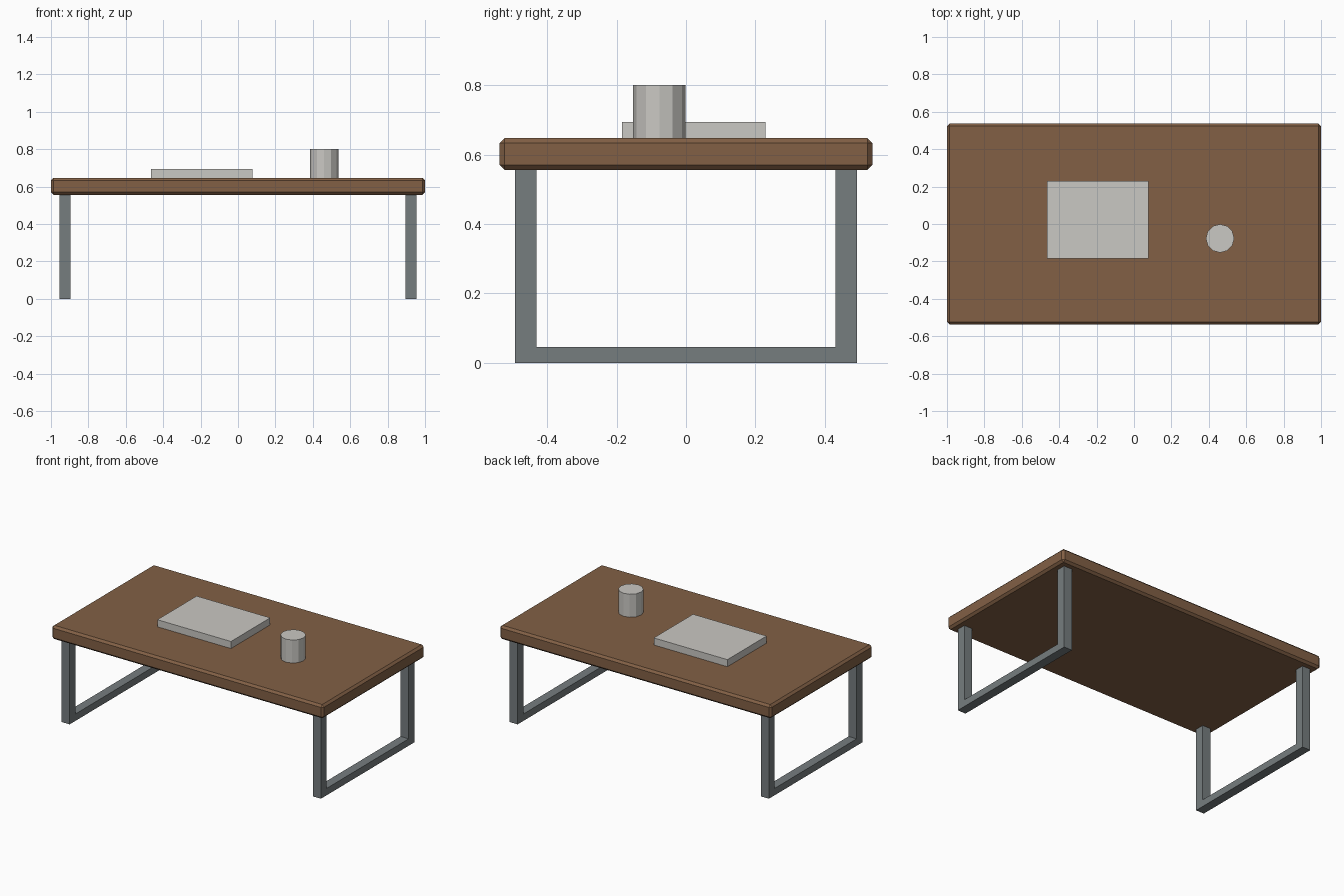
import bpy, bmesh

if "Cube" in bpy.data.objects:
    bpy.data.objects.remove(bpy.data.objects["Cube"])


def material(name, r, g, b):
    # sRGB 0-255 to linear
    lin = [((c / 255 + 0.055) / 1.055) ** 2.4 for c in (r, g, b)]
    m = bpy.data.materials.new(name)
    m.diffuse_color = (*lin, 1)
    m.use_nodes = True
    m.node_tree.nodes["Principled BSDF"].inputs["Base Color"].default_value = m.diffuse_color
    return m


WOOD = material("brown wood", 130, 96, 69)
METAL = material("grey metal", 118, 125, 127)
PALE = material("pale grey", 202, 200, 195)


def finish(bm, name, mat):
    me = bpy.data.meshes.new(name)
    bm.to_mesh(me)
    bm.free()
    me.materials.append(mat)
    ob = bpy.data.objects.new(name, me)
    bpy.context.collection.objects.link(ob)
    return ob


def box(name, mat, x, y, z, bevel=0):
    # x, y, z are (low, high) pairs
    bm = bmesh.new()
    bmesh.ops.create_cube(bm, size=1)
    for v in bm.verts:
        v.co = [r[0] if c < 0 else r[1] for c, r in zip(v.co, (x, y, z))]
    if bevel:
        bmesh.ops.bevel(bm, geom=bm.edges[:], offset=bevel, segments=1,
                        affect='EDGES', profile=0.5)
    return finish(bm, name, mat)


def leg_frame(name, xc):
    # U-shaped profile in the y-z plane, extruded along x
    w, out, inn, top, bar = 0.03, 0.492, 0.431, 0.557, 0.046
    pts = [(-out, 0), (out, 0), (out, top), (inn, top),
           (inn, bar), (-inn, bar), (-inn, top), (-out, top)]
    bm = bmesh.new()
    face = bm.faces.new([bm.verts.new((xc - w, y, z)) for y, z in pts])
    ext = bmesh.ops.extrude_face_region(bm, geom=[face], use_keep_orig=True)
    for v in ext["geom"]:
        if isinstance(v, bmesh.types.BMVert):
            v.co.x += 2 * w
    bmesh.ops.recalc_face_normals(bm, faces=bm.faces[:])
    return finish(bm, name, METAL)


# Chamfered table top
box("table_top", WOOD, (-1, 1), (-0.537, 0.537), (0.556, 0.647), 0.014)

# Two U-shaped leg frames
for side, x in (("left", -0.925), ("right", 0.925)):
    leg_frame(side + "_leg_frame", x)

# Book lying on the table
box("book", PALE, (-0.465, 0.077), (-0.184, 0.229), (0.647, 0.694))

# Twelve-sided cup
bm = bmesh.new()
bmesh.ops.create_cone(bm, cap_ends=True, segments=12, radius1=0.076,
                      radius2=0.076, depth=0.153)
bmesh.ops.translate(bm, verts=bm.verts[:], vec=(0.46, -0.077, 0.7235))
finish(bm, "cup", PALE)
